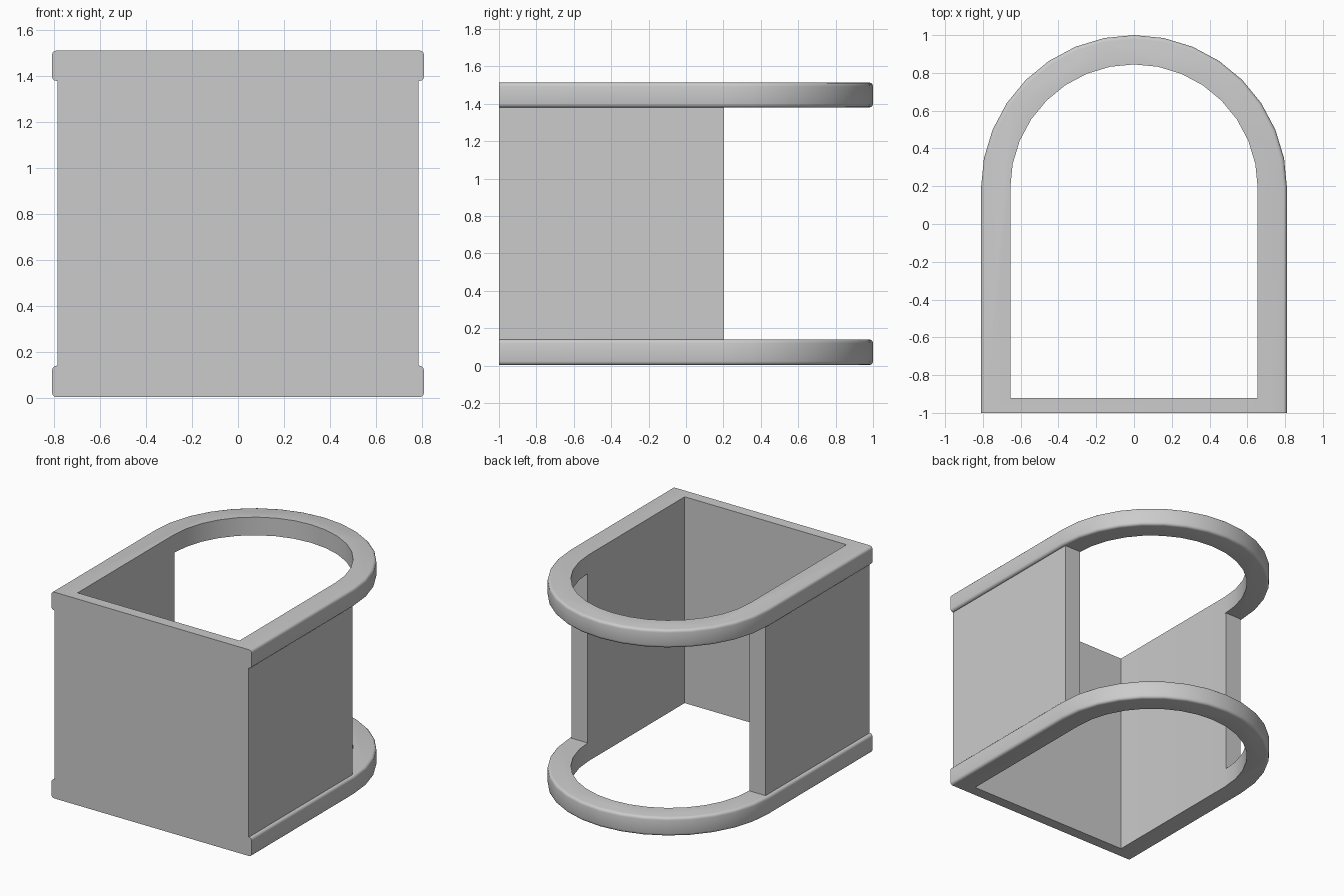
import bpy, bmesh, math

if "Cube" in bpy.data.objects:
    bpy.data.objects.remove(bpy.data.objects["Cube"])

R_IN, R_OUT, ARC_Y = 0.655, 0.81, 0.19    # arch radii and arc centre
Z0, Z1, Z2, Z3 = 0.003, 0.14, 1.38, 1.513  # bottom rail, top rail heights
FRONT, PANEL_BACK, WALL_BACK, WALL_X = -1.0, -0.92, 0.203, 0.787


def finish(bm, name):
    bmesh.ops.recalc_face_normals(bm, faces=bm.faces)
    me = bpy.data.meshes.new(name)
    bm.to_mesh(me)
    bm.free()
    ob = bpy.data.objects.new(name, me)
    bpy.context.collection.objects.link(ob)
    return ob


def box(name, x0, x1, y0, y1, z0, z1):
    bm = bmesh.new()
    bmesh.ops.create_cube(bm, size=1)
    for v in bm.verts:
        v.co = (x1 if v.co.x > 0 else x0,
                y1 if v.co.y > 0 else y0,
                z1 if v.co.z > 0 else z0)
    return finish(bm, name)


def arch_rail(name, z0, z1, b=0.02, segs=16):
    # Rounded-outer-edge section swept along a U path
    section = [(R_IN, z0)]
    for k in range(4):
        a = math.radians(30 * k)
        section.append((R_OUT - b + b * math.sin(a), z0 + b - b * math.cos(a)))
    for k in range(4):
        a = math.radians(30 * k)
        section.append((R_OUT - b + b * math.cos(a), z1 - b + b * math.sin(a)))
    section.append((R_IN, z1))
    stations = [(0.0, FRONT)]
    stations += [(math.pi * i / segs, ARC_Y) for i in range(segs + 1)]
    stations += [(math.pi, FRONT)]
    bm = bmesh.new()
    loops = [[bm.verts.new((r * math.cos(a), y + r * math.sin(a), z))
              for r, z in section] for a, y in stations]
    n = len(section)
    for p, q in zip(loops, loops[1:]):
        for i in range(n):
            j = (i + 1) % n
            bm.faces.new((p[i], p[j], q[j], q[i]))
    bm.faces.new(loops[0])
    bm.faces.new(loops[-1])
    return finish(bm, name)


# Arched rails, side walls and front panel
housing = arch_rail("arched_housing", Z0, Z1)
zl, zh = (Z0 + Z1) / 2, (Z2 + Z3) / 2
parts = [
    box("left_wall", -WALL_X, -R_IN, FRONT, WALL_BACK, zl, zh),
    box("right_wall", R_IN, WALL_X, FRONT, WALL_BACK, zl, zh),
    arch_rail("top_rail", Z2, Z3),
    box("front_panel", -0.7, 0.7, FRONT, PANEL_BACK, Z0, Z3),
]

# Weld the parts into one seamless solid
bpy.context.view_layer.objects.active = housing
housing.select_set(True)
for part in parts:
    mod = housing.modifiers.new("weld_" + part.name, 'BOOLEAN')
    mod.operation = 'UNION'
    mod.solver = 'EXACT'
    mod.object = part
    bpy.ops.object.modifier_apply(modifier=mod.name)
    bpy.data.objects.remove(part)

# Merge coplanar faces, keep crisp edges
bm = bmesh.new()
bm.from_mesh(housing.data)
bmesh.ops.remove_doubles(bm, verts=bm.verts, dist=0.0005)
bmesh.ops.dissolve_limit(bm, angle_limit=math.radians(1),
                         verts=bm.verts, edges=bm.edges)
bm.to_mesh(housing.data)
bm.free()
bpy.ops.object.shade_smooth_by_angle(angle=math.radians(35))
